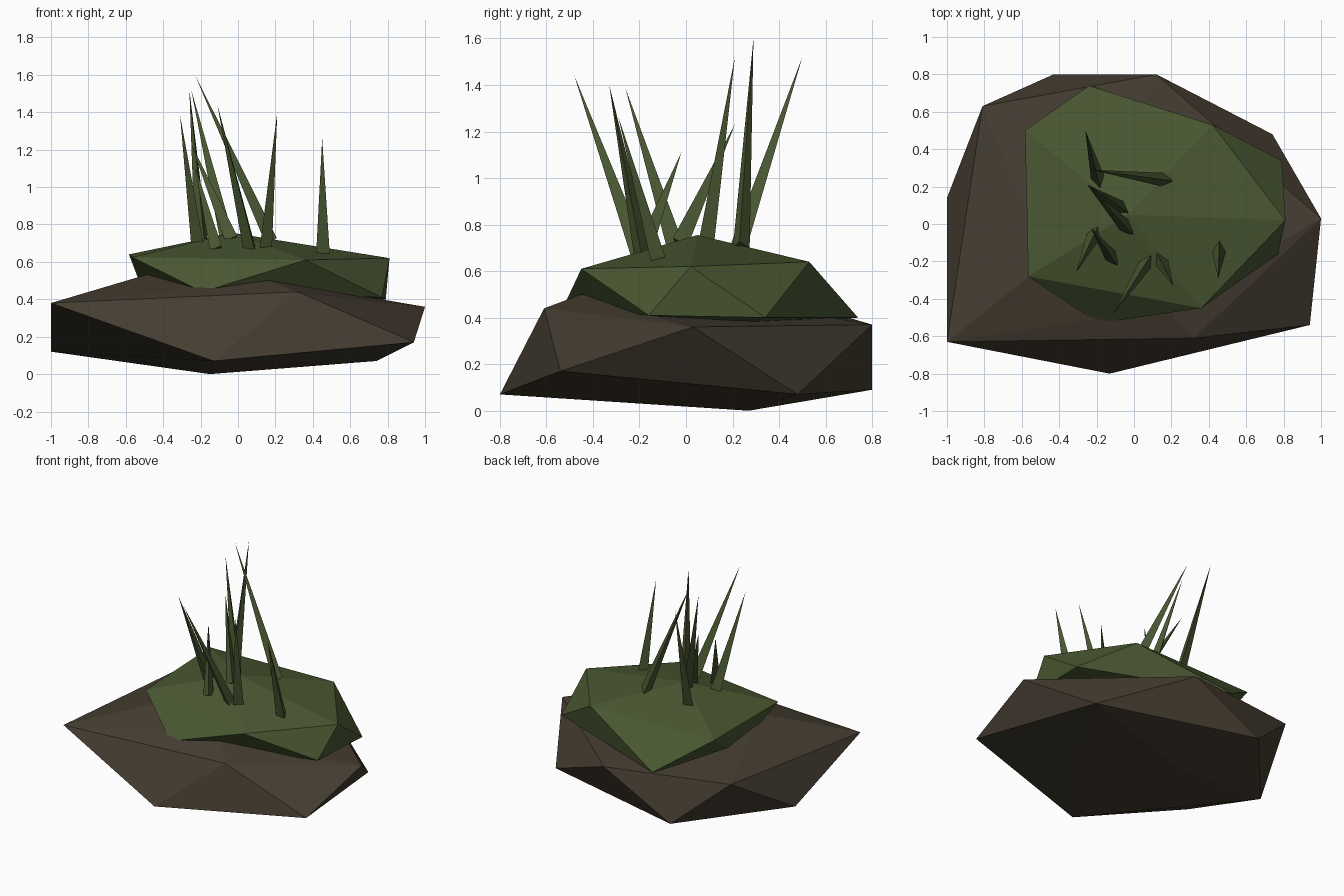
import bpy, bmesh
from mathutils import Vector

if "Cube" in bpy.data.objects:
    bpy.data.objects.remove(bpy.data.objects["Cube"])


def material(name, rgb):
    m = bpy.data.materials.new(name)
    m.diffuse_color = (*rgb, 1)
    m.use_nodes = True
    m.node_tree.nodes["Principled BSDF"].inputs["Base Color"].default_value = m.diffuse_color
    return m


ROCK = material("brown_rock", (0.060, 0.047, 0.031))
GREEN = material("moss_green", (0.068, 0.098, 0.032))


def finish(bm, name, mat):
    bmesh.ops.recalc_face_normals(bm, faces=bm.faces)
    me = bpy.data.meshes.new(name)
    bm.to_mesh(me)
    bm.free()
    me.materials.append(mat)
    ob = bpy.data.objects.new(name, me)
    bpy.context.collection.objects.link(ob)
    return ob


def boulder(name, corners, mat):
    """Faceted stone shape wrapped around a few corner points."""
    bm = bmesh.new()
    for c in corners:
        bm.verts.new(c)
    res = bmesh.ops.convex_hull(bm, input=bm.verts)
    inner = [v for v in bm.verts if not v.link_faces]
    bmesh.ops.delete(bm, geom=inner, context='VERTS')
    return finish(bm, name, mat)


def blade(name, base, tip, radius=0.042):
    """Thin three-sided spike from base to tip."""
    base, tip = Vector(base), Vector(tip)
    axis = tip - base
    bm = bmesh.new()
    bmesh.ops.create_cone(bm, cap_ends=True, segments=3, radius1=radius,
                          radius2=0, depth=axis.length)
    bmesh.ops.remove_doubles(bm, verts=bm.verts, dist=1e-4)
    bmesh.ops.translate(bm, verts=bm.verts, vec=(0, 0, axis.length / 2))
    rot = axis.to_track_quat('Z', 'Y').to_matrix()
    bmesh.ops.rotate(bm, verts=bm.verts, cent=(0, 0, 0), matrix=rot)
    bmesh.ops.translate(bm, verts=bm.verts, vec=base)
    return finish(bm, name, GREEN)


# Rock base
boulder("rock", [
    (-0.13, -0.80, 0.07), (0.94, -0.54, 0.17), (1.00, 0.03, 0.36),
    (0.74, 0.48, 0.07), (0.12, 0.80, 0.37), (-0.43, 0.80, 0.09),
    (-0.81, 0.63, 0.42), (-1.00, 0.14, 0.12), (-1.00, -0.63, 0.38),
    (0.32, -0.61, 0.44), (0.17, -0.45, 0.50), (-0.46, -0.20, 0.54),
    (-0.15, 0.27, 0.0),
], ROCK)

# Moss cap
boulder("moss_cap", [
    (-0.24, 0.74, 0.40), (0.42, 0.53, 0.64), (0.79, 0.34, 0.40),
    (0.81, 0.02, 0.62), (0.77, -0.16, 0.41), (0.36, -0.45, 0.61),
    (-0.19, -0.53, 0.44), (-0.565, -0.28, 0.625), (-0.583, 0.50, 0.64),
    (-0.03, 0.05, 0.755), (-0.48, 0.10, 0.37), (0.30, 0.25, 0.37),
], GREEN)

# Grass blades: base point, tip point
BLADES = [
    ((0.455, -0.13, 0.65), (0.45, -0.29, 1.26)),
    ((0.14, -0.19, 0.68), (0.21, -0.33, 1.40)),
    ((0.07, -0.20, 0.67), (-0.11, -0.48, 1.44)),
    ((0.17, 0.235, 0.71), (-0.23, 0.29, 1.60)),
    ((-0.19, 0.23, 0.70), (-0.26, 0.50, 1.52)),
    ((-0.06, 0.08, 0.73), (-0.25, 0.21, 1.52)),
    ((-0.03, -0.03, 0.72), (-0.25, 0.21, 1.23)),
    ((-0.21, -0.05, 0.71), (-0.31, -0.26, 1.385)),
    ((-0.11, -0.19, 0.67), (-0.23, -0.02, 1.11)),
]
for i, (b, t) in enumerate(BLADES):
    blade(f"grass_blade_{i + 1}", b, t)
